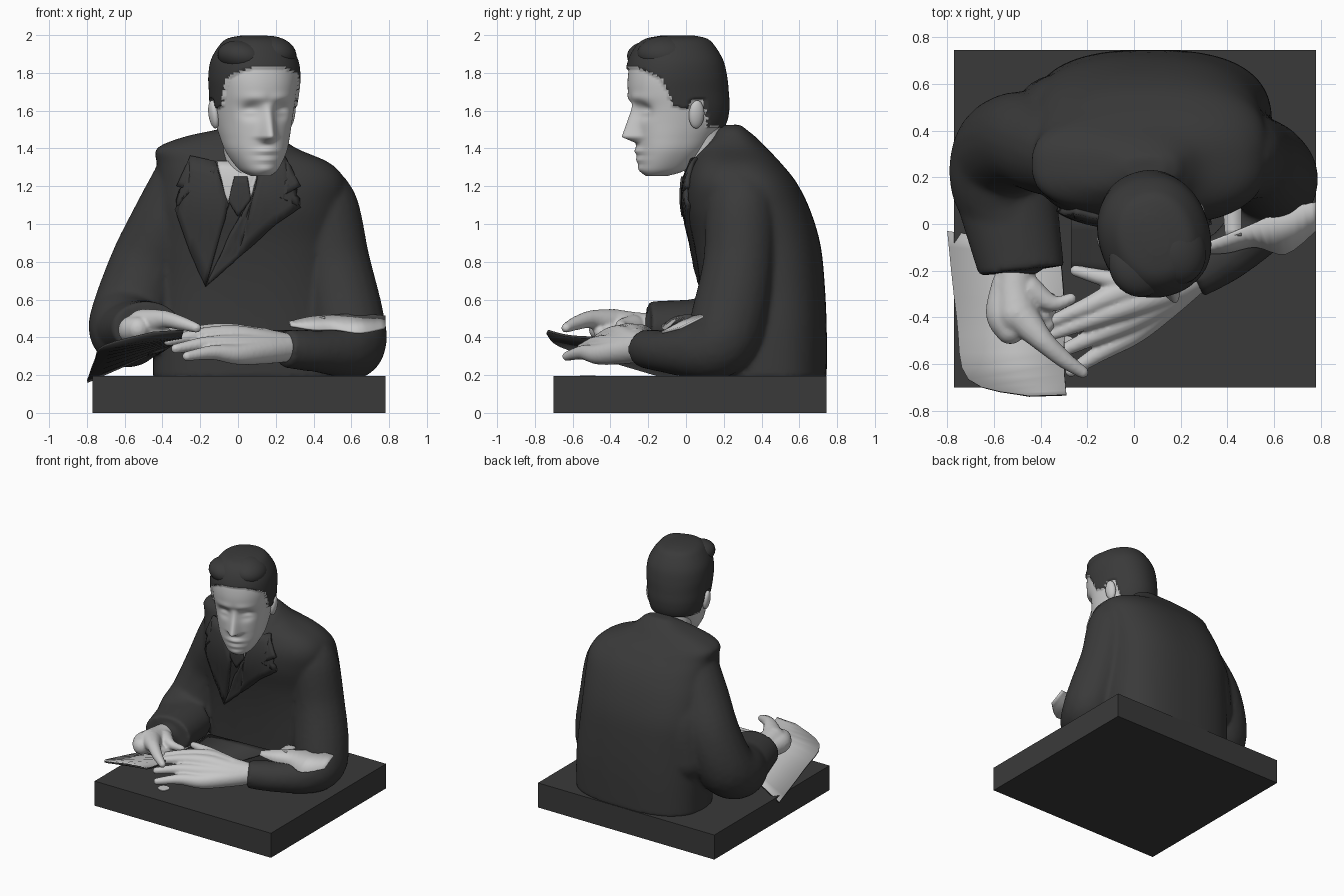
import bpy, bmesh, math
from mathutils import Vector, Matrix


def material(name, v):
    m = bpy.data.materials.new(name)
    m.diffuse_color = (v, v, v, 1)
    return m


DARK = material("charcoal", 0.042)
LIGHT = material("pale grey", 0.58)


def sample(rows, steps):
    """Smooth curve through rows of numbers."""
    out = []
    for i in range(len(rows) - 1):
        a, b, c, d = (rows[max(i - 1, 0)], rows[i], rows[i + 1], rows[min(i + 2, len(rows) - 1)])
        for s in range(steps):
            t = s / steps
            out.append([0.5 * (2*q + (r-p)*t + (2*p-5*q+4*r-w)*t*t + (3*q-p-3*r+w)*t**3)
                        for p, q, r, w in zip(a, b, c, d)])
    return out + [list(rows[-1])]


def finish(bm, name, mats, smooth=True):
    me = bpy.data.meshes.new(name)
    bm.normal_update()
    for f in bm.faces:
        f.smooth = smooth
    bm.to_mesh(me)
    bm.free()
    ob = bpy.data.objects.new(name, me)
    bpy.context.collection.objects.link(ob)
    for m in mats:
        me.materials.append(m)
    return ob


def limb(bm, rows, steps=7):
    for x, y, z, r in sample(rows, steps):
        bmesh.ops.create_icosphere(bm, subdivisions=3, radius=r, matrix=Matrix.Translation((x, y, z)))


def loft(bm, rings):
    vs = [[bm.verts.new(p) for p in ring] for ring in rings]
    n = len(vs[0])
    for a, b in zip(vs, vs[1:]):
        for i in range(n):
            bm.faces.new((a[i], a[(i+1) % n], b[(i+1) % n], b[i]))
    bm.faces.new(vs[0][::-1])
    bm.faces.new(vs[-1])


def fuse(ob, voxel, smooth):
    m = ob.modifiers.new("fuse", 'REMESH')
    m.mode, m.voxel_size, m.use_smooth_shade = 'VOXEL', voxel, True
    s = ob.modifiers.new("soften", 'SMOOTH')
    s.factor, s.iterations = 0.5, smooth


def spow(v, n):
    return math.copysign(abs(v) ** (2 / n), v)


def oval(cx, cy, hx, hy, z, n, count):
    return [(cx + hx * spow(math.cos(2*math.pi*i/count), n),
             cy + hy * spow(math.sin(2*math.pi*i/count), n), z) for i in range(count)]


# base slab
bm = bmesh.new()
bmesh.ops.create_cube(bm, size=1, matrix=Matrix.Translation((0.005, 0.022, 0.0975))
                      @ Matrix.Diagonal((1.55, 1.445, 0.195, 1)))
finish(bm, "base_slab", [DARK], False)

# pale disc on the slab
bm = bmesh.new()
bmesh.ops.create_cone(bm, cap_ends=True, segments=24, radius1=0.04, radius2=0.04, depth=0.008,
                      matrix=Matrix.Translation((-0.29, -0.52, 0.195)))
finish(bm, "table_disc", [LIGHT], False)

# coat: torso rows are z, centre x, front y, back y, half width
TORSO = sample([(0.18, 0.07, 0.10, 0.745, 0.52), (0.45, 0.07, 0.09, 0.745, 0.52),
                (0.7, 0.06, 0.07, 0.733, 0.51), (0.9, 0.05, 0.04, 0.71, 0.51),
                (1.08, 0.06, 0.0, 0.655, 0.51), (1.22, 0.07, 0.0, 0.585, 0.50),
                (1.32, 0.03, 0.03, 0.505, 0.46), (1.40, -0.06, 0.07, 0.43, 0.37),
                (1.46, -0.03, 0.12, 0.37, 0.26), (1.50, 0.04, 0.16, 0.32, 0.15),
                (1.525, 0.05, 0.2, 0.29, 0.08)], 5)
NT = 2.6
bm = bmesh.new()
loft(bm, [oval(cx, (f+b)/2, hx, (b-f)/2, z, NT, 64) for z, cx, f, b, hx in TORSO])
# sleeves: x, y, z, radius
limb(bm, [(-0.27, 0.28, 1.25, 0.17), (-0.36, 0.32, 1.02, 0.2), (-0.47, 0.36, 0.78, 0.21),
          (-0.56, 0.31, 0.53, 0.215), (-0.585, 0.17, 0.44, 0.2), (-0.53, -0.0, 0.44, 0.155),
          (-0.49, -0.1, 0.45, 0.135)])
limb(bm, [(-0.25, 0.36, 1.05, 0.2), (-0.29, 0.44, 0.85, 0.2), (-0.33, 0.45, 0.6, 0.19)])
limb(bm, [(0.40, 0.29, 1.18, 0.16), (0.455, 0.29, 1.07, 0.188), (0.51, 0.28, 0.8, 0.19),
          (0.57, 0.23, 0.52, 0.2), (0.6, 0.17, 0.37, 0.185), (0.56, 0.03, 0.325, 0.14),
          (0.42, -0.12, 0.325, 0.11), (0.31, -0.19, 0.335, 0.105)])
# wide cuffs: ends, radii, sideways stretch
for a, b, r1, r2, wide in [((-0.54, 0.12, 0.44), (-0.49, -0.2, 0.45), 0.165, 0.14, 1.32),
                           ((0.38, -0.14, 0.33), (0.25, -0.225, 0.34), 0.11, 0.1, 1)]:
    a, b = Vector(a), Vector(b)
    rot = (b - a).to_track_quat('Z', 'Y').to_matrix().to_4x4()
    bmesh.ops.create_cone(bm, cap_ends=True, segments=32, radius1=r1, radius2=r2, depth=(b-a).length,
                          matrix=Matrix.Translation((a+b)/2) @ Matrix.Diagonal((wide, 1, 1, 1)) @ rot)
# turned collar
limb(bm, [(-0.13, 0.03, 1.28, 0.035), (-0.13, 0.15, 1.40, 0.04), (-0.03, 0.25, 1.48, 0.04),
          (0.11, 0.26, 1.48, 0.04), (0.2, 0.18, 1.42, 0.04), (0.2, 0.05, 1.31, 0.035)], 10)
fuse(finish(bm, "coat", [DARK]), 0.016, 4)


def chest_y(x, z):
    _, cx, f, b, hx = min(TORSO, key=lambda r: abs(r[0] - z))
    d = min(1, abs(x - cx) / hx)
    return (f+b)/2 - (b-f)/2 * (1 - d**NT) ** (1/NT)


def chest_plate(name, pts, mat, lift, thick):
    """Flat outline in x, z laid onto the chest."""
    bm = bmesh.new()
    bm.faces.new([bm.verts.new((x, 0, z)) for x, z in pts])
    bmesh.ops.triangulate(bm, faces=bm.faces[:])
    bmesh.ops.subdivide_edges(bm, edges=bm.edges[:], cuts=5, use_grid_fill=True)
    for v in bm.verts:
        v.co.y = chest_y(v.co.x, v.co.z) - lift
    ob = finish(bm, name, [mat])
    s = ob.modifiers.new("thick", 'SOLIDIFY')
    s.thickness, s.offset = thick, 0


chest_plate("shirt_front", [(-0.11, 1.33), (-0.06, 1.12), (0.0, 1.08), (0.07, 1.14), (0.12, 1.33)], LIGHT, 0.008, 0.012)
chest_plate("tie", [(-0.02, 1.25), (-0.05, 1.12), (0.0, 1.04), (0.07, 1.13), (0.05, 1.25)], DARK, 0.02, 0.02)
chest_plate("lapel_right", [(-0.12, 1.33), (-0.25, 1.36), (-0.32, 1.2), (-0.24, 1.18), (-0.33, 1.08),
                            (-0.25, 0.85), (-0.17, 0.67), (-0.05, 1.1)], DARK, 0.01, 0.026)
chest_plate("lapel_left", [(0.13, 1.33), (0.06, 1.12), (-0.04, 0.95), (-0.17, 0.67), (0.0, 0.82),
                           (0.2, 1.0), (0.33, 1.09), (0.22, 1.14), (0.33, 1.2), (0.25, 1.35)], DARK, 0.01, 0.026)

# neck
bm = bmesh.new()
limb(bm, [(0.045, 0.13, 1.28, 0.135), (0.055, 0.09, 1.4, 0.135), (0.06, 0.05, 1.52, 0.14)])
fuse(finish(bm, "neck", [LIGHT]), 0.015, 3)

# head: rows are z, front y, back y, half width; face relief is pushed out of the loft
HEAD = Matrix.Translation((0.07, 0, 0)) @ Matrix.Rotation(math.radians(18), 4, 'Z')
rows = sample([(1.255, -0.22, -0.10, 0.05), (1.29, -0.25, 0.0, 0.10), (1.38, -0.265, 0.09, 0.155),
               (1.46, -0.273, 0.15, 0.178), (1.54, -0.28, 0.20, 0.195), (1.62, -0.29, 0.215, 0.208),
               (1.70, -0.31, 0.21, 0.216), (1.78, -0.31, 0.2, 0.222), (1.86, -0.295, 0.18, 0.212),
               (1.93, -0.26, 0.14, 0.175), (1.97, -0.21, 0.10, 0.13), (1.985, -0.13, 0.03, 0.05)], 8)


def bump(v, c, s):
    return math.exp(-((v - c) / s) ** 2)


def relief(x, z):
    n = max(0, min((1.645 - z) / 0.18, (z - 1.425) / 0.035, 1))
    out = 0.083 * n * bump(x, 0, 0.026 + 0.016 * n)
    out -= 0.035 * bump(abs(x), 0.085, 0.045) * bump(z, 1.6, 0.04)
    out += 0.014 * bump(abs(x), 0.085, 0.035) * bump(z, 1.59, 0.018)
    out += 0.01 * bump(abs(x), 0.07, 0.07) * bump(z, 1.665, 0.025)
    out += 0.018 * bump(x, 0, 0.06) * (bump(z, 1.385, 0.016) + 0.8 * bump(z, 1.34, 0.016))
    return out + 0.012 * bump(x, 0, 0.05) * bump(z, 1.29, 0.025)


HAIRLINE = [(-0.5, 1.83), (-0.3, 1.83), (-0.25, 1.8), (-0.2, 1.77), (-0.165, 1.7), (-0.14, 1.63),
            (-0.06, 1.61), (-0.04, 1.66), (0.03, 1.66), (0.06, 1.52), (0.5, 1.5)]


def is_hair(p):
    for (y0, z0), (y1, z1) in zip(HAIRLINE, HAIRLINE[1:]):
        if y0 <= p.y < y1:
            return p.z > z0 + (z1 - z0) * (p.y - y0) / (y1 - y0)


bm = bmesh.new()
loft(bm, [oval(0, (f+b)/2, w, (b-f)/2, z, 2.2, 128) for z, f, b, w in rows])
for v in bm.verts:
    if v.co.y < -0.08:
        v.co.y -= relief(v.co.x, v.co.z)
    if is_hair(v.co):
        v.co += Vector((v.co.x, v.co.y + 0.03, (v.co.z - 1.75) * 0.6)).normalized() * 0.015
bm.normal_update()
for f in bm.faces:
    f.material_index = 1 if is_hair(f.calc_center_median()) else 0
bm.transform(HEAD)
finish(bm, "head", [LIGHT, DARK])


def ellipsoid(name, loc, size, mat, rot=0):
    bm = bmesh.new()
    bmesh.ops.create_uvsphere(bm, u_segments=32, v_segments=16, radius=1,
                              matrix=HEAD @ Matrix.Translation(loc) @ Matrix.Rotation(rot, 4, 'Y')
                              @ Matrix.Diagonal((*size, 1)))
    finish(bm, name, [mat])


for s, side in ((1, "left"), (-1, "right")):
    ellipsoid("ear_" + side, (s * 0.212, -0.01, 1.58), (0.026, 0.042, 0.075), LIGHT, s * 0.15)
# swept quiff
ellipsoid("quiff_side", (-0.1, -0.15, 1.885), (0.13, 0.14, 0.085), DARK, 0.2)
ellipsoid("quiff_top", (0.07, -0.13, 1.9), (0.13, 0.16, 0.095), DARK, 0.15)

# left hand, resting flat
bm = bmesh.new()
for kx, ky, kz, tx, ty, tz in [(-0.05, -0.29, 0.42, -0.36, -0.42, 0.40), (-0.03, -0.35, 0.41, -0.37, -0.48, 0.38),
                               (-0.02, -0.41, 0.36, -0.33, -0.555, 0.34), (-0.0, -0.46, 0.31, -0.27, -0.63, 0.30)]:
    limb(bm, [(0.27, -0.215, 0.345, 0.075), (0.13, (ky-0.23)/2, (kz+0.34)/2, 0.068), (kx, ky, kz, 0.055),
              ((kx+tx)/2, (ky+ty)/2, (kz+tz)/2 + 0.015, 0.039), (tx, ty, tz, 0.026)], 9)
limb(bm, [(0.14, -0.26, 0.4, 0.05), (-0.08, -0.24, 0.43, 0.04), (-0.25, -0.2, 0.43, 0.025)], 12)
fuse(finish(bm, "left_hand", [LIGHT]), 0.01, 2)

# right hand, holding the sheet
bm = bmesh.new()
limb(bm, [(-0.5, -0.16, 0.44, 0.085), (-0.51, -0.28, 0.45, 0.085), (-0.5, -0.38, 0.455, 0.095)])
limb(bm, [(-0.54, -0.26, 0.44, 0.07), (-0.56, -0.38, 0.44, 0.075), (-0.53, -0.45, 0.445, 0.065)])
limb(bm, [(-0.48, -0.4, 0.475, 0.075), (-0.39, -0.5, 0.495, 0.048), (-0.3, -0.58, 0.475, 0.037),
          (-0.22, -0.635, 0.45, 0.026)], 9)
for i in range(3):
    limb(bm, [(-0.5, -0.4+0.03*i, 0.45, 0.055), (-0.41, -0.45+0.05*i, 0.43, 0.04),
              (-0.36, -0.42+0.05*i, 0.4, 0.028)], 9)
limb(bm, [(-0.45, -0.28, 0.46, 0.06), (-0.35, -0.34, 0.46, 0.035), (-0.27, -0.32, 0.44, 0.025)], 9)
fuse(finish(bm, "right_hand", [LIGHT]), 0.01, 2)


def sheet(name, left, right, top, under):
    """Strip between two matching edges, walked so that the pale side is up."""
    bm = bmesh.new()
    a, b = ([bm.verts.new(p) for p in sample(e, 4)] for e in (left, right))
    for i in range(len(a) - 1):
        bm.faces.new((a[i], a[i+1], b[i+1], b[i]))
    ob = finish(bm, name, [top, under])
    s = ob.modifiers.new("thick", 'SOLIDIFY')
    s.thickness, s.material_offset, s.material_offset_rim = 0.012, 1, 1


# sheets: pale above, charcoal beneath
sheet("large_sheet", [(-0.8, -0.03, 0.17), (-0.76, -0.4, 0.28), (-0.71, -0.665, 0.36), (-0.45, -0.735, 0.43)],
      [(-0.32, -0.1, 0.38), (-0.3, -0.35, 0.4), (-0.3, -0.6, 0.41), (-0.29, -0.73, 0.44)], LIGHT, DARK)
sheet("sleeve_sheet", [(0.28, -0.13, 0.465), (0.4, -0.125, 0.445), (0.52, -0.1, 0.445), (0.65, -0.13, 0.43), (0.78, -0.03, 0.455)][::-1],
      [(0.27, -0.1, 0.485), (0.38, -0.06, 0.51), (0.5, -0.01, 0.52), (0.65, 0.06, 0.525), (0.78, 0.09, 0.515)][::-1], LIGHT, LIGHT)
bpy.data.objects["sleeve_sheet"].data.flip_normals()
sheet("sleeve_tab", [(0.39, -0.05, 0.505), (0.38, 0.08, 0.5)][::-1], [(0.46, -0.05, 0.51), (0.46, 0.08, 0.5)][::-1], LIGHT, LIGHT)
sheet("dark_sheet", [(-0.27, 0.02, 0.43), (-0.27, -0.2, 0.41)], [(0.28, 0.03, 0.44), (0.15, -0.24, 0.42)], DARK, DARK)
